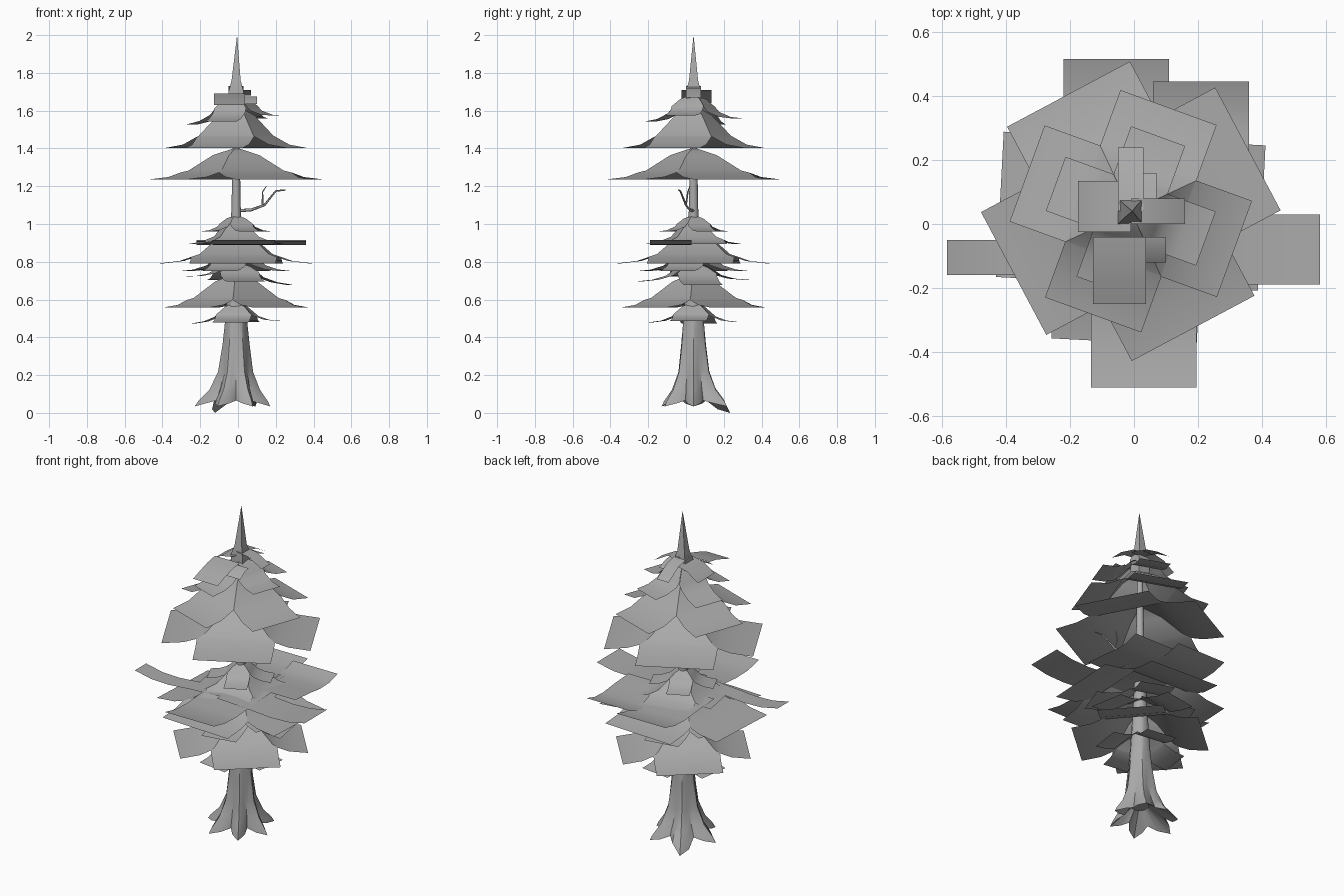
import bpy, bmesh, math
from math import sin, cos, radians
from mathutils import Vector

old = bpy.data.objects.get("Cube")
if old:
    bpy.data.objects.remove(old)

CX, CY = -0.01, 0.04          # trunk axis

grey = bpy.data.materials.new("plain grey")
grey.use_nodes = True
GREY = (0.4, 0.4, 0.4, 1)
grey.diffuse_color = GREY
grey.node_tree.nodes["Principled BSDF"].inputs["Base Color"].default_value = GREY


def finish(bm, name, angle):
    mesh = bpy.data.meshes.new(name)
    bm.to_mesh(mesh)
    bm.free()
    obj = bpy.data.objects.new(name, mesh)
    bpy.context.collection.objects.link(obj)
    mesh.materials.append(grey)
    bpy.ops.object.select_all(action='DESELECT')
    obj.select_set(True)
    bpy.context.view_layer.objects.active = obj
    bpy.ops.object.shade_smooth_by_angle(angle=radians(angle))
    return obj


def card(bm, angle, width, profile, shift=0.0, scale=1.0, pointed=False, tilt=0.0):
    """Bent sheet running outwards; a pointed one narrows to the trunk axis."""
    a = radians(angle)
    out, side = Vector((cos(a), sin(a), 0)), Vector((-sin(a), cos(a), 0))
    base = Vector((CX, CY, 0)) + side * shift
    points = [(r * scale, z) for r, z in profile]
    if pointed:
        # add a row at the shoulder, where the full width is reached
        w = width / 2
        for (r0, z0), (r1, z1) in zip(points, points[1:]):
            if r0 < w < r1:
                points.append((w, z0 + (z1 - z0) * (w - r0) / (r1 - r0)))
                break
        points.sort()
    rows = []
    for r, z in points:
        half = min(r, width / 2) if pointed else width / 2
        mid = base + out * r + Vector((0, 0, z + tilt * r * cos(a)))
        sides = (-1, 1) if half > 0 else (0,)
        rows.append([bm.verts.new(mid + side * s * half) for s in sides])
    for p, q in zip(rows, rows[1:]):
        bm.faces.new(p[:1] + q + p[1:])


def tier(name, phase, width, top, bottom, reach, tilt=0.0):
    """Four pointed sheets set crosswise, falling steeply and then flaring out."""
    h = top - bottom
    profile = [(reach * r, bottom + h * f) for r, f in
               ((0, 1), (0.22, 0.76), (0.45, 0.28), (0.7, 0.08), (1, 0))]
    bm = bmesh.new()
    for k in range(4):
        card(bm, phase + 90 * k, width, profile, pointed=True, tilt=tilt)
    finish(bm, name, 40)


# Large foliage tiers
tier("foliage_bottom", 41, 0.37, 0.74, 0.557, 0.355)
tier("foliage_lower", -3, 0.455, 0.97, 0.79, 0.41)
tier("foliage_middle", 28, 0.435, 1.405, 1.235, 0.415)
tier("foliage_upper", -20, 0.32, 1.63, 1.402, 0.345)

# Small foliage tiers between the large ones
tier("foliage_skirt", -8, 0.19, 0.59, 0.48, 0.23, 0.03)
tier("foliage_inner_low", 10, 0.21, 0.8, 0.7, 0.29, -0.08)
tier("foliage_inner_mid", -20, 0.2, 0.86, 0.75, 0.29)
tier("foliage_inner_high", 10, 0.28, 1.03, 0.895, 0.23)
tier("foliage_inner_cap", 25, 0.13, 1.05, 0.96, 0.18)
tier("foliage_crown", -20, 0.18, 1.69, 1.55, 0.25, 0.1)

# Long upturned sheets
bm = bmesh.new()
long_profile = [(0, 0.91), (0.2, 0.9), (0.35, 0.888), (0.47, 0.892), (0.58, 0.915)]
card(bm, 0, 0.22, long_profile, -0.12, 1.02)
card(bm, 180, 0.11, long_profile, 0.145, 0.99)
card(bm, 270, 0.33, long_profile, 0.04, 0.95)
card(bm, 90, 0.33, long_profile, 0.045, 0.82)
card(bm, 90, 0.3, long_profile, -0.22, 0.7)
finish(bm, "foliage_long", 40)

# Sheets at the foot of the spire
bm = bmesh.new()
card(bm, 0, 0.08, [(0, 1.73), (0.08, 1.72), (0.17, 1.67)])
card(bm, 90, 0.08, [(0, 1.73), (0.1, 1.71), (0.2, 1.65)])
card(bm, 90, 0.08, [(0.02, 1.71), (0.07, 1.7), (0.12, 1.68)], -0.04)
card(bm, 180, 0.16, [(0, 1.71), (0.09, 1.69), (0.165, 1.64)], -0.015)
card(bm, 270, 0.165, [(0.08, 1.69), (0.15, 1.677), (0.22, 1.655), (0.29, 1.63)], -0.035)
card(bm, 270, 0.2, [(0.08, 1.675), (0.12, 1.665), (0.16, 1.635)], 0.01)
finish(bm, "foliage_top", 40)

# Square spire
bm = bmesh.new()
rings = []
for z, r in ((1.6, 0.035), (1.7, 0.04), (1.76, 0.024)):
    rings.append([bm.verts.new((CX + r * sx, CY + r * sy, z))
                  for sx, sy in ((-1, -1), (1, -1), (1, 1), (-1, 1))])
tip = bm.verts.new((CX + 0.005, CY, 2.0))
for k in range(4):
    n = (k + 1) % 4
    for p, q in zip(rings, rings[1:]):
        bm.faces.new((p[k], p[n], q[n], q[k]))
    bm.faces.new((rings[-1][k], rings[-1][n], tip))
finish(bm, "spire", 30)

# Trunk with flared, lobed roots; one root reaches lower than the rest
SIDES = 24
bm = bmesh.new()
rings = []
# height, radius, lobe depth, spread towards the low root
for z, r, lobe, lean in ((0.13, 0.05, 0, 0), (0.05, 0.155, 0.045, 0.025),
                         (0.075, 0.145, 0.04, 0.022), (0.13, 0.112, 0.022, 0.01),
                         (0.22, 0.083, 0.01, 0.004), (0.36, 0.068, 0.004, 0),
                         (0.5, 0.055, 0.002, 0), (0.8, 0.037, 0, 0),
                         (1.1, 0.024, 0, 0), (1.65, 0.015, 0, 0)):
    ring = []
    for k in range(SIDES):
        a = math.tau * k / SIDES
        wave = cos(6 * a)
        low = max(cos(a - radians(120)), 0) ** 8
        rr = r + lobe * wave + lean * cos(a - radians(140))
        zz = z - 0.35 * lobe * wave - 0.9 * lobe * low * (wave > 0)
        ring.append(bm.verts.new((CX + rr * cos(a), CY + rr * sin(a), max(zz, 0))))
    rings.append(ring)
for p, q in zip(rings, rings[1:]):
    for k in range(SIDES):
        n = (k + 1) % SIDES
        bm.faces.new((p[k], p[n], q[n], q[k]))
bm.faces.new(reversed(rings[0]))
finish(bm, "trunk", 30)


# Bare branches
def branch(name, points, radius):
    curve = bpy.data.curves.new(name, 'CURVE')
    curve.dimensions = '3D'
    curve.bevel_depth = radius
    curve.bevel_resolution = 0
    curve.use_fill_caps = True
    spline = curve.splines.new('POLY')
    spline.points.add(len(points) - 1)
    for i, (pt, co) in enumerate(zip(spline.points, points)):
        pt.co = (*co, 1)
        pt.radius = 1 - 0.6 * i / (len(points) - 1)
    curve.materials.append(grey)
    bpy.context.collection.objects.link(bpy.data.objects.new(name, curve))


branch("dead_branch", [(0, 0.04, 1.07), (0.07, 0.02, 1.075), (0.14, 0, 1.1),
                       (0.2, -0.03, 1.175), (0.25, -0.04, 1.18)], 0.009)
branch("dead_twig", [(0.13, 0, 1.1), (0.13, 0.01, 1.17), (0.15, 0.02, 1.2)], 0.005)
